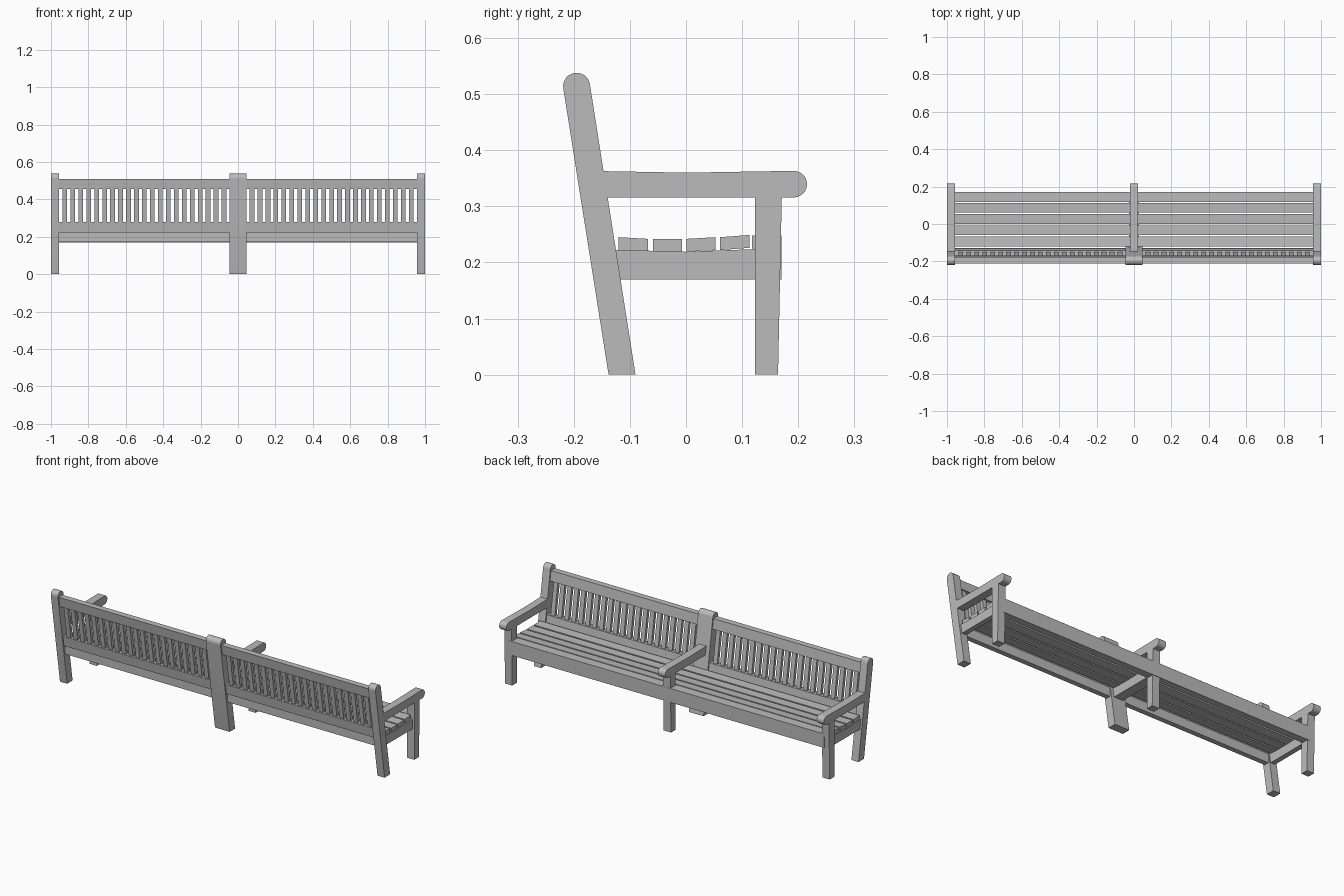
import bpy, bmesh, math
from mathutils import Vector

if "Cube" in bpy.data.objects:
    bpy.data.objects.remove(bpy.data.objects["Cube"], do_unlink=True)

grey = bpy.data.materials.new("weathered grey")
grey.use_nodes = True
grey.diffuse_color = (0.5, 0.5, 0.5, 1)
grey.node_tree.nodes["Principled BSDF"].inputs["Base Color"].default_value = (0.5, 0.5, 0.5, 1)


def extrude(name, profile, spans):
    """Extrude a (y, z) profile along x over each (x0, x1) span."""
    bm = bmesh.new()
    for x0, x1 in spans:
        a = [bm.verts.new((x0, y, z)) for y, z in profile]
        b = [bm.verts.new((x1, y, z)) for y, z in profile]
        bm.faces.new(a)
        bm.faces.new(b[::-1])
        for i in range(len(a)):
            j = (i + 1) % len(a)
            bm.faces.new((a[i], b[i], b[j], a[j]))
    bmesh.ops.recalc_face_normals(bm, faces=bm.faces)
    mesh = bpy.data.meshes.new(name)
    bm.to_mesh(mesh)
    bm.free()
    mesh.materials.append(grey)
    ob = bpy.data.objects.new(name, mesh)
    bpy.context.collection.objects.link(ob)
    return ob


def arc(cy, cz, r, start, end, steps=12):
    angles = [math.radians(start + (end - start) * i / steps) for i in range(steps + 1)]
    return [(cy + r * math.cos(a), cz + r * math.sin(a)) for a in angles]


def rect(y0, y1, z0, z1):
    return [(y0, z0), (y1, z0), (y1, z1), (y0, z1)]


def leaning(z0, z1, half):
    """Slab that follows the lean of the back legs."""
    def mid(z):
        return -0.114 - 0.1576 * z
    return [(mid(z0) - half, z0), (mid(z0) + half, z0),
            (mid(z1) + half, z1), (mid(z1) - half, z1)]


ENDS = [(-1, -0.956), (0.956, 1)]
MIDDLE = (-0.0225, 0.0225)
BAYS = [(-0.965, -0.04), (0.04, 0.965)]

# Back posts with rounded tops, the middle one double width
post = [(-0.138, 0), (-0.09, 0)] + arc(-0.195, 0.514, 0.024, 9, 189)
extrude("back_posts", post, ENDS + [(-0.045, 0.045)])

# Front legs, slightly tapered
extrude("front_legs", [(0.123, 0), (0.164, 0), (0.171, 0.33), (0.123, 0.33)], ENDS + [MIDDLE])

# Armrests with rounded ends and a slight dip
arm = [(-0.165, 0.316)] + arc(0.192, 0.3395, 0.0237, -90, 90) + [(0, 0.36), (-0.165, 0.363)]
extrude("armrests", arm, ENDS + [MIDDLE])

# Seat frame
bearer = [(-0.14, 0.17), (0.13, 0.17), (0.13, 0.224), (0, 0.219), (-0.14, 0.223)]
extrude("seat_bearers", bearer, [(-0.99, -0.962), (0.962, 0.99), (-0.028, 0.028)])
extrude("front_apron", rect(0.13, 0.17, 0.17, 0.225), [(-0.97, 0.97)])
extrude("back_seat_rail", rect(-0.155, -0.127, 0.172, 0.222), BAYS)

# Seat slats, dished across the depth: start y, back height, front height
for i, (y, zb, zf) in enumerate([(-0.12, 0.222, 0.219), (-0.059, 0.219, 0.219),
                                 (0.001, 0.219, 0.222), (0.061, 0.222, 0.226),
                                 (0.118, 0.225, 0.225)]):
    w, t = 0.052, 0.023
    reach = 0.985 if i < 4 else 0.97
    extrude("seat_slat_%d" % (i + 1),
            [(y, zb), (y + w, zf), (y + w, zf + t), (y, zb + t)], [(-reach, reach)])

# Backrest rails and spindles
extrude("backrest_bottom_rail", leaning(0.222, 0.278, 0.017), BAYS)
extrude("backrest_top_rail", leaning(0.455, 0.51, 0.017), BAYS)
count, width = 21, 0.025
gap = (0.956 - 0.045 - count * width) / (count + 1)
spans = []
for i in range(count):
    x = 0.045 + gap + i * (width + gap)
    spans += [(x, x + width), (-x - width, -x)]
extrude("backrest_spindles", leaning(0.27, 0.46, 0.009), spans)

# Smooth the rounded ends, keep edges sharp
for ob in bpy.context.collection.objects:
    ob.select_set(ob.type == 'MESH' and ob.name in ("back_posts", "armrests"))
bpy.context.view_layer.objects.active = bpy.data.objects["armrests"]
bpy.ops.object.shade_smooth_by_angle()
